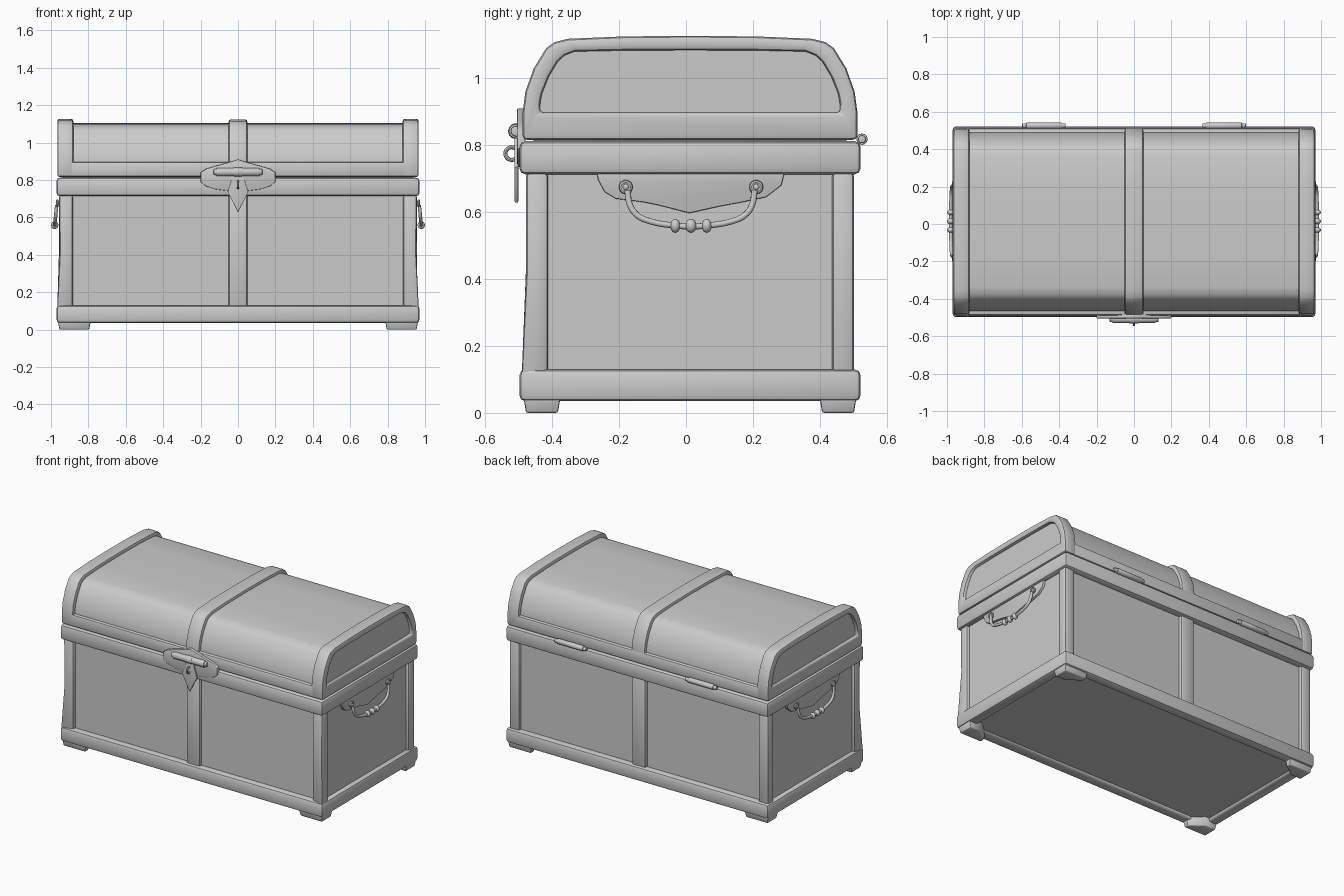
import bpy, bmesh, math
from mathutils import Vector, Matrix

if "Cube" in bpy.data.objects:
    bpy.data.objects.remove(bpy.data.objects["Cube"])

C = 0.012  # depth centre of the chest body


def finish(name, bm, bevel=0, seg=2):
    bmesh.ops.recalc_face_normals(bm, faces=bm.faces)
    if bevel:
        edges = [e for e in bm.edges if len(e.link_faces) == 2 and e.calc_face_angle() > math.radians(50)]
        bmesh.ops.bevel(bm, geom=edges, offset=bevel, segments=seg, profile=0.5,
                        affect='EDGES', clamp_overlap=True)
    me = bpy.data.meshes.new(name)
    bm.to_mesh(me)
    bm.free()
    ob = bpy.data.objects.new(name, me)
    bpy.context.collection.objects.link(ob)
    bpy.ops.object.select_all(action='DESELECT')
    ob.select_set(True)
    bpy.context.view_layer.objects.active = ob
    bpy.ops.object.shade_smooth_by_angle(angle=math.radians(40))
    return ob


def place(p, axis, d):
    return {'x': (d, p[0], p[1]), 'y': (p[0], d, p[1]), 'z': (p[0], p[1], d)}[axis]


def prism(name, pts, axis, a, b, bevel=0, hole=None, top=None):
    """Extrude an outline along an axis; hole is an inner loop with equally many points."""
    bm = bmesh.new()
    loops = [[bm.verts.new(place(p, axis, d)) for p in q] for q, d in ((pts, a), (top or pts, b))]
    inner = [[bm.verts.new(place(p, axis, d)) for p in hole] for d in (a, b)] if hole else None
    n = len(pts)
    for i in range(n):
        j = (i + 1) % n
        bm.faces.new((loops[0][i], loops[0][j], loops[1][j], loops[1][i]))
        if hole:
            bm.faces.new((inner[0][i], inner[0][j], inner[1][j], inner[1][i]))
            for k in (0, 1):
                bm.faces.new((loops[k][i], loops[k][j], inner[k][j], inner[k][i]))
    if not hole:
        for l in loops:
            bm.faces.new(l)
    return finish(name, bm, bevel)


def rect(x0, x1, y0, y1):
    return [(x0, y0), (x1, y0), (x1, y1), (x0, y1)]


def box(name, x0, x1, y0, y1, z0, z1, bevel=0):
    return prism(name, rect(x0, x1, y0, y1), 'z', z0, z1, bevel)


def mirrored(half, c=0):
    """Half outline starting on the centre line -> full outline."""
    return [(c - u, v) for u, v in reversed(half)] + [(c + u, v) for u, v in half if u > 0]


def knuckle(name, x, y, z, parts):
    """Barrel along x made of (half length, radius) steps."""
    bm = bmesh.new()
    for h, r in parts:
        m = Matrix.Translation((x, y, z)) @ Matrix.Rotation(math.pi / 2, 4, 'Y')
        bmesh.ops.create_cone(bm, cap_ends=True, segments=12, radius1=r, radius2=r, depth=2 * h, matrix=m)
    return finish(name, bm, 0.004)


def ring(name, loc, axis, R, r):
    bm = bmesh.new()
    rows = []
    for i in range(20):
        a = i * math.tau / 20
        row = []
        for k in range(8):
            b = k * math.tau / 8
            s = R + r * math.cos(b)
            p = place((s * math.cos(a), s * math.sin(a)), axis, r * math.sin(b))
            row.append(bm.verts.new(Vector(p) + Vector(loc)))
        rows.append(row)
    for i in range(20):
        for k in range(8):
            A, B = rows[i], rows[(i + 1) % 20]
            bm.faces.new((A[k], B[k], B[(k + 1) % 8], A[(k + 1) % 8]))
    return finish(name, bm)


def ball(name, loc, sx, sy, sz):
    bm = bmesh.new()
    m = Matrix.Translation(loc) @ Matrix.Diagonal((sx, sy, sz, 1))
    bmesh.ops.create_uvsphere(bm, u_segments=14, v_segments=9, radius=1, matrix=m)
    return finish(name, bm)


# body, floor and rails
box("body_panels", -.937, .937, C - .468, C + .468, .055, .85)
for nm, z0, z1 in (("base_rail", .035, .13), ("body_top_rail", .713, .812)):
    prism(nm, rect(-.97, .97, C - .51, C + .51), 'z', z0, z1, .018,
          hole=rect(-.90, .90, C - .44, C + .44))

# corner posts (front ones flare towards the base) and feet
for sx in (-1, 1):
    for sy in (-1, 1):
        side = ("left" if sx < 0 else "right") + ("_front" if sy < 0 else "_back")
        bm = bmesh.new()
        m = Matrix.Translation((sx * .92, C + sy * .457, .41)) @ Matrix.Diagonal((.074, .066, .62, 1))
        bmesh.ops.create_cube(bm, size=1, matrix=m)
        if sy < 0:
            bmesh.ops.bisect_plane(bm, geom=bm.verts[:] + bm.edges[:] + bm.faces[:],
                                   plane_co=(0, 0, .42), plane_no=(0, 0, 1))
            for v in bm.verts:
                if abs(v.co.x) > .92 and v.co.y < C - .457:
                    v.co.x += sx * (.012 if v.co.z < .3 else -.004 if v.co.z < .5 else 0)
                    v.co.y -= .016 if v.co.z < .3 else 0
        finish("post_" + side, bm, .014)

        def foot(g):
            pts = [(.965, .5), (.785 + g, .5), (.785 + g, .46), (.87 + g, .385 + g), (.965, .385 + g)]
            return [(sx * (x - g * (x > .96)), C + sy * (y - g * (y > .49))) for x, y in pts]
        prism("foot_" + side, foot(.01), 'z', 0, .06, .006, top=foot(0))

# lid
outer = [(0, 1.127), (.2, 1.125), (.365, 1.118), (.405, 1.108), (.43, 1.09), (.467, 1.03),
         (.492, .96), (.5, .9), (.5, .816)]
inner = [(0, 1.084), (.2, 1.083), (.345, 1.08), (.375, 1.068), (.395, 1.05), (.422, 1.005),
         (.442, .955), (.447, .93), (.45, .897)]


def arch(d):
    """Lid outline shrunk by d."""
    return [(u * (1 - d / .5), v if v < .82 else v - d * min(1, (v - .85) / .2) if v > .9 else v)
            for u, v in outer]


prism("lid_shell", mirrored(arch(.022), C), 'x', -.945, .945)
for sx, nm in ((-1, "left"), (1, "right")):
    prism("lid_end_band_" + nm, mirrored(outer, C), 'x', sx * .88, sx * .966, .013, hole=mirrored(inner, C))
for sy, nm in ((-1, "front"), (1, "back")):
    y0, y1 = sorted((C + sy * .44, C + sy * .5))
    box("lid_rail_" + nm, -.9, .9, y0, y1, .816, .897, .013)
    # centre strap on the body
    y0, y1 = sorted((C + sy * .44, C + sy * .489))
    box("body_strap_" + nm, -.05, .05, y0, y1, .1, .74, .012)
prism("lid_strap", mirrored(arch(.003), C), 'x', -.05, .05, .012)

# lock plate, hasp, barrel and staple
plate = [(0, .91), (.03, .9), (.12, .875), (.17, .86), (.2, .84), (.2, .79), (.175, .768), (.12, .75), (0, .735)]
prism("lock_plate", mirrored(plate), 'y', -.505, -.48, .004)
prism("lock_hasp", mirrored([(0, .845), (.035, .845), (.035, .8), (.055, .735), (.03, .685), (0, .627)]),
      'y', -.513, -.501, .003)
knuckle("lock_barrel", 0, -.508, .842, [(.13, .016), (.115, .022), (.07, .016), (.025, .024)])
ring("lock_staple", (0, -.521, .775), 'x', .019, .006)

# back hinges
for sx, nm in ((-1, "left"), (1, "right")):
    knuckle("hinge_" + nm, sx * .482, .526, .818, [(.116, .012), (.095, .017), (.055, .013), (.04, .017)])

# side handles
drop = [(-.27, .73), (-.262, .695), (-.243, .66), (-.21, .64), (-.13, .63), (-.08, .62), (.01, .597),
        (.1, .617), (.17, .63), (.24, .645), (.285, .68), (.298, .73)]
H = .015
for sx, nm in ((-1, "left"), (1, "right")):
    prism("handle_plate_" + nm, drop, 'x', sx * .92, sx * .953, .004)
    cu = bpy.data.curves.new("handle_" + nm, 'CURVE')
    cu.dimensions = '3D'
    cu.bevel_depth = .0095
    cu.bevel_resolution = 2
    cu.use_fill_caps = True
    path = mirrored([(0, .557), (.05, .56), (.12, .572), (.16, .59), (.182, .62), (.19, .665)], H)
    sp = cu.splines.new('BEZIER')
    sp.bezier_points.add(len(path) - 1)
    sp.resolution_u = 5
    for bp, (y, z) in zip(sp.bezier_points, path):
        bp.co = (sx * (.98 - .1 * (z - .557)), y, z)
        bp.handle_left_type = bp.handle_right_type = 'AUTO'
    bpy.context.collection.objects.link(bpy.data.objects.new("handle_" + nm, cu))
    for i, s in enumerate((-1, 1)):
        ring(f"handle_ring_{nm}_{i}", (sx * .966, H + s * .195, .675), 'x', .014, .007)
        ball(f"handle_stud_{nm}_{i}", (sx * .957, H + s * .195, .675), .018, .013, .013)
    for i, (dy, w) in enumerate(((-.047, .015), (0, .017), (.047, .015))):
        ball(f"handle_bead_{nm}_{i}", (sx * .98, H + dy, .559), .02, w, .021)
